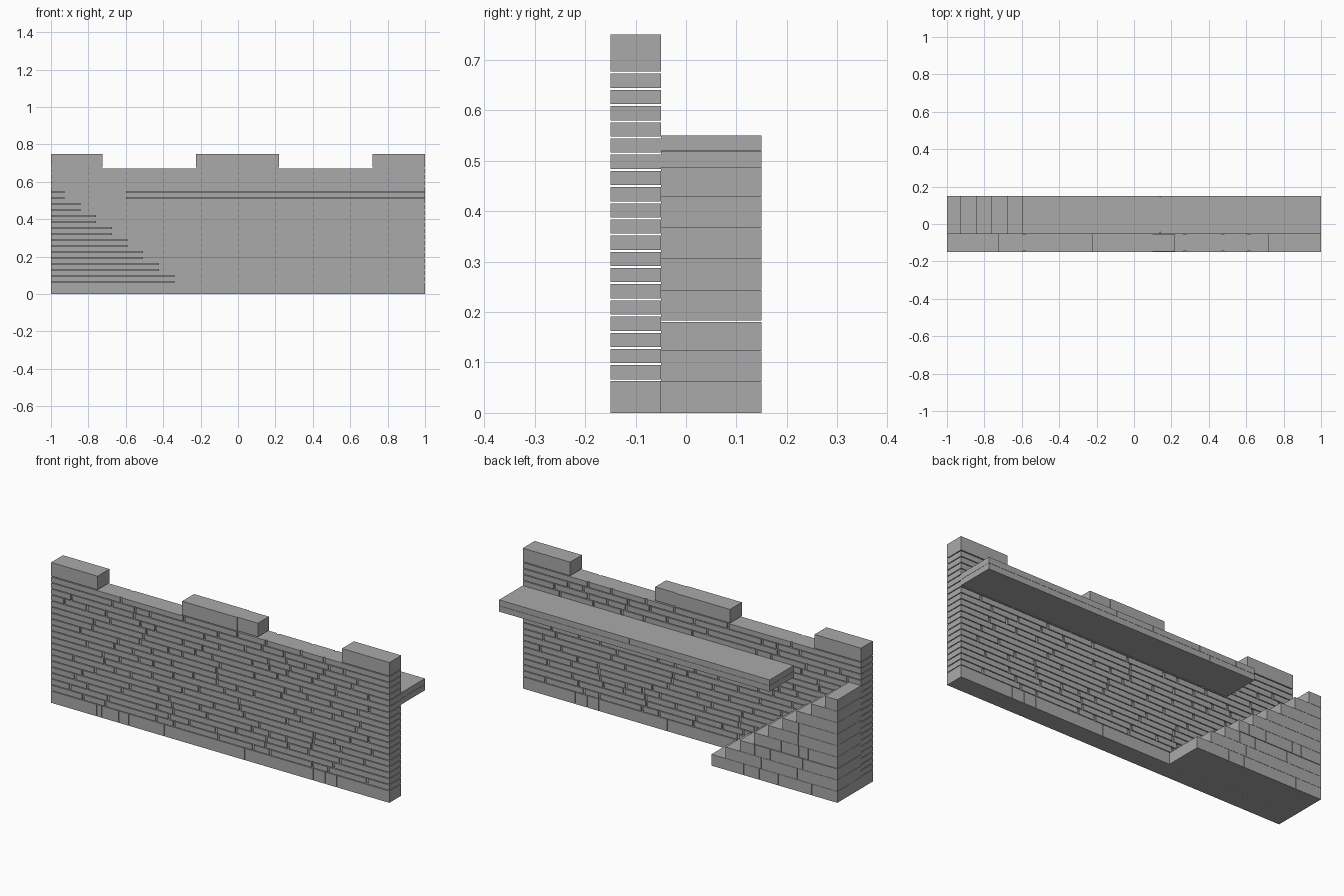
import bpy, bmesh, random
from mathutils import Matrix, Vector

if "Cube" in bpy.data.objects:
    bpy.data.objects.remove(bpy.data.objects["Cube"])

random.seed(7)

stone = bpy.data.materials.new("grey stone")
stone.diffuse_color = (0.4, 0.4, 0.4, 1)
stone.use_nodes = True
stone.node_tree.nodes["Principled BSDF"].inputs["Base Color"].default_value = stone.diffuse_color


def box(bm, x0, x1, y0, y1, z0, z1):
    """Add one stone block between the given limits."""
    size = Vector((x1 - x0, y1 - y0, z1 - z0))
    mid = Vector(((x0 + x1) / 2, (y0 + y1) / 2, (z0 + z1) / 2))
    bmesh.ops.create_cube(bm, size=1, matrix=Matrix.Translation(mid) @ Matrix.Diagonal((*size, 1)))


def finish(bm, name):
    mesh = bpy.data.meshes.new(name)
    bm.to_mesh(mesh)
    bm.free()
    mesh.materials.append(stone)
    obj = bpy.data.objects.new(name, mesh)
    bpy.context.collection.objects.link(obj)


def random_joints(x0, x1, shortest, longest):
    """Joint positions, ends included, for one course of stones."""
    cuts = [x0]
    while cuts[-1] < x1 - shortest:
        cuts.append(cuts[-1] + random.uniform(shortest, longest))
    if x1 - cuts[-2] < 2 * shortest or cuts[-1] > x1 - shortest:
        cuts.pop()
    return cuts + [x1]


def row(bm, cuts, y0, y1, z0, z1, gap=0.0):
    """Blocks between consecutive joints, with recessed filler in wide joints."""
    for i, (a, b) in enumerate(zip(cuts, cuts[1:])):
        left = gap / 2 if i else 0
        right = gap / 2 if i < len(cuts) - 2 else 0
        box(bm, a + left, b - right, y0, y1, z0, z1)
        if right:
            box(bm, b - right, b + right, y0 + 0.006, y1 - 0.006, z0, z1)


FRONT, BACK, REAR = -0.15, -0.05, 0.15

# Wide foundation course
bm = bmesh.new()
row(bm, [-1, -0.73, -0.70, -0.6, -0.54, -0.33, 0.145, 0.55, 0.62, 0.69, 1],
    FRONT, BACK, 0, 0.063, 0.003)
finish(bm, "foundation_course")

# Thin wall courses with open bed joints
bm = bmesh.new()
pitch = 0.0321
for i in range(19):
    z = 0.0665 + i * pitch
    row(bm, random_joints(-1, 1, 0.08, 0.42), FRONT, BACK, z, z + pitch - 0.004, 0.012)
finish(bm, "wall_courses")

# Battlements
for name, x0, x1 in (("left_merlon", -1, -0.725), ("middle_merlon", -0.225, 0.10),
                     ("right_merlon", 0.72, 1)):
    bm = bmesh.new()
    box(bm, x0, x1, FRONT, BACK, 0.677, 0.75)
    finish(bm, name)
bm = bmesh.new()
box(bm, 0.10, 0.22, FRONT + 0.004, BACK - 0.004, 0.677, 0.75)
finish(bm, "middle_merlon_end_stone")

# Walkway of two slab layers
bm = bmesh.new()
row(bm, [-0.6, -0.33, -0.1, 0.3, 0.62, 1], BACK, REAR, 0.487, 0.518, 0.001)
row(bm, [-0.6, -0.49, -0.27, 0.01, 0.14, 0.23, 0.96, 1], BACK, REAR, 0.519, 0.55, 0.001)
finish(bm, "walkway")

# Solid stair, climbing towards the left end under the walkway's open end
bm = bmesh.new()
rise, tread = 0.55 / 9, 0.084
for i in range(9):
    end = -0.927 + (8 - i) * tread
    top = (i + 1) * rise - (0.003 if i == 2 else 0.001 if i < 8 else 0)
    row(bm, random_joints(-1, end, 0.05, 0.24), BACK, REAR, i * rise, top, 0.002)
finish(bm, "stair")
